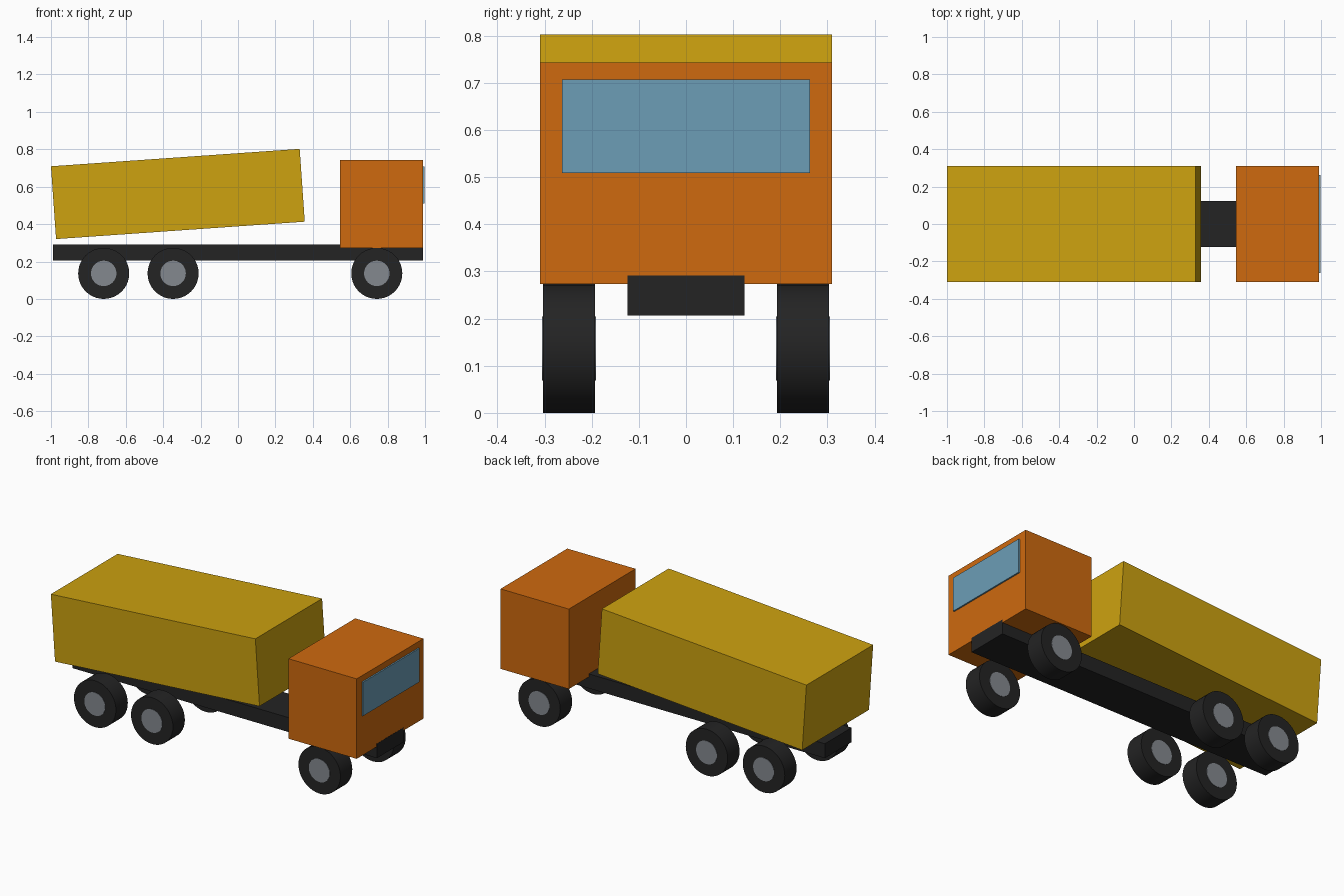
import bpy, math

if "Cube" in bpy.data.objects:
    bpy.data.objects.remove(bpy.data.objects["Cube"])


def material(name, rgb):
    m = bpy.data.materials.new(name)
    m.diffuse_color = (*rgb, 1.0)
    m.use_nodes = True
    m.node_tree.nodes["Principled BSDF"].inputs["Base Color"].default_value = m.diffuse_color
    return m


ORANGE = material("cab orange", (0.62, 0.143, 0.0045))
YELLOW = material("cargo yellow", (0.61, 0.362, 0.005))
GLASS = material("window blue", (0.15, 0.34, 0.47))
BLACK = material("rubber black", (0.0172, 0.0172, 0.0175))
GREY = material("hub grey", (0.23, 0.25, 0.275))


def box(name, lo, hi, mat, tilt=0.0):
    """Box between two corners, tilted about its centre around y."""
    centre = [(a + b) / 2 for a, b in zip(lo, hi)]
    bpy.ops.mesh.primitive_cube_add(size=1, location=centre, rotation=(0, tilt, 0))
    ob = bpy.context.object
    ob.name = name
    ob.scale = [b - a for a, b in zip(lo, hi)]
    ob.data.materials.append(mat)
    return ob


def disc(name, x, y, z, radius, width, mat):
    """Cylinder with its axle along y."""
    bpy.ops.mesh.primitive_cylinder_add(vertices=40, radius=radius, depth=width,
                                        location=(x, y, z), rotation=(math.pi / 2, 0, 0))
    ob = bpy.context.object
    ob.name = name
    ob.data.materials.append(mat)
    bpy.ops.object.shade_smooth_by_angle(angle=math.radians(35))
    return ob


# Frame, cab and windscreen
box("chassis", (-0.99, -0.124, 0.206), (0.99, 0.124, 0.291), BLACK)
box("cab", (0.545, -0.31, 0.273), (0.989, 0.31, 0.743), ORANGE)
box("windscreen", (0.988, -0.263, 0.509), (0.9975, 0.263, 0.707), GLASS)

# Slightly raised cargo body
cx, cz, length, height = -0.3215, 0.561, 1.333, 0.39
box("cargo_body", (cx - length / 2, -0.31, cz - height / 2),
    (cx + length / 2, 0.31, cz + height / 2), YELLOW, tilt=-math.radians(4))

# Three axles, a wheel with hub on each side
R = 0.1365
for axle, x in (("rear", -0.718), ("middle", -0.347), ("front", 0.742)):
    for side, s in (("right", -1), ("left", 1)):
        disc(f"{axle}_{side}_tyre", x, s * 0.248, R, R, 0.11, BLACK)
        disc(f"{axle}_{side}_hub", x, s * 0.248, R, 0.068, 0.114, GREY)
